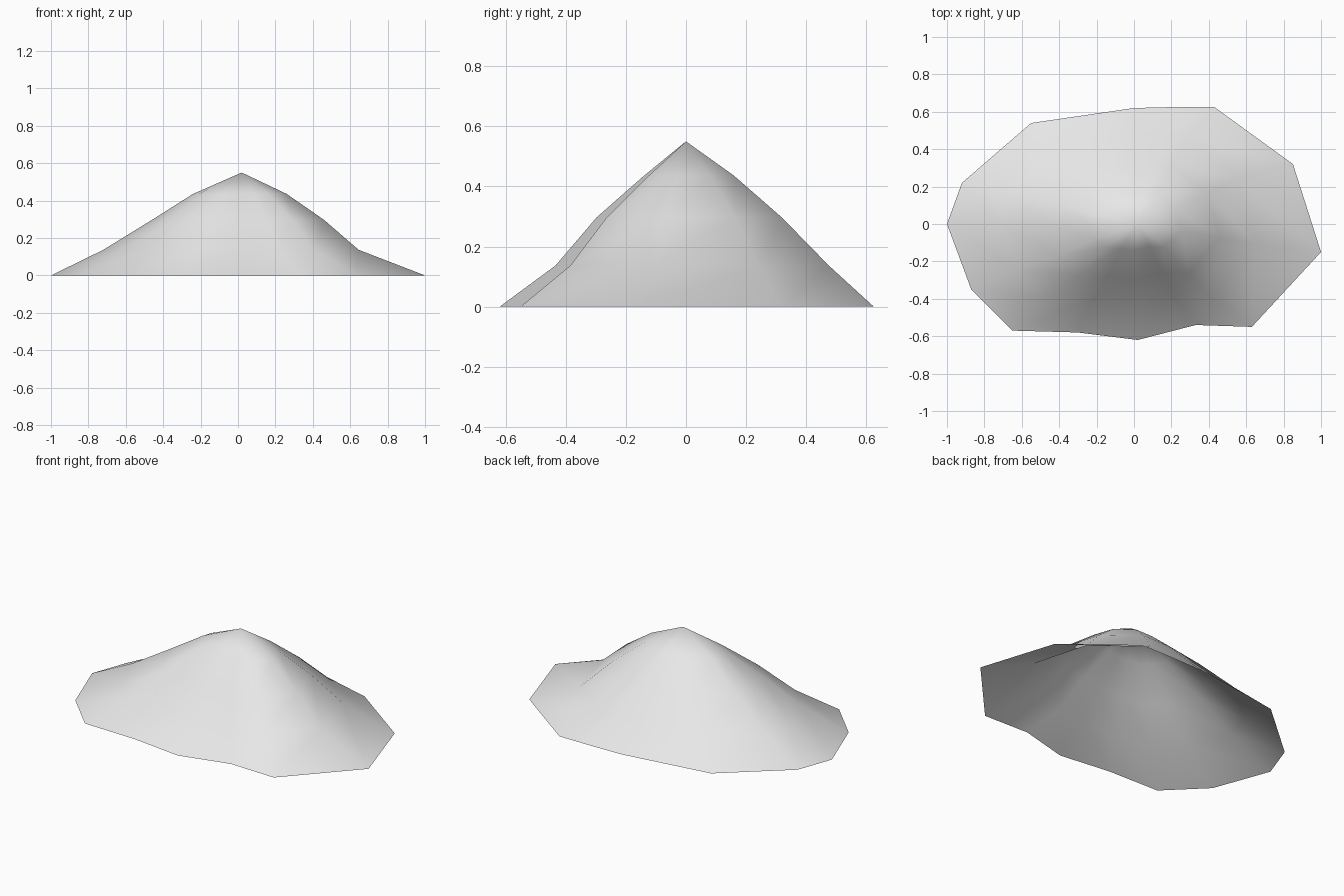
import bpy
import bmesh

cube = bpy.data.objects.get("Cube")
if cube:
    bpy.data.objects.remove(cube, do_unlink=True)

# Irregular footprint of the mound, counter-clockwise
FOOTPRINT = [(1, -.15), (.85, .32), (.43, .625), (.2, .625), (0, .62),
             (-.55, .54), (-.92, .22), (-1, 0), (-.87, -.35), (-.65, -.57),
             (-.3, -.58), (.02, -.62), (.33, -.54), (.63, -.55)]

# Contour rings: height, then shrink towards +x, -x, +y, -y
RINGS = [(0, 1, 1, 1, 1),
         (.137, .645, .72, .76, .70),
         (.297, .46, .46, .51, .48),
         (.436, .26, .24, .255, .225)]
PEAK = (.02, 0, .55)


def contour(bm, height, east, west, north, south):
    return [bm.verts.new((x * (east if x > 0 else west),
                          y * (north if y > 0 else south), height))
            for x, y in FOOTPRINT]


# Stone colour
stone = bpy.data.materials.new("light_grey_stone")
stone.use_nodes = True
stone.diffuse_color = (.8, .8, .8, 1)
stone.node_tree.nodes["Principled BSDF"].inputs["Base Color"].default_value = (.8, .8, .8, 1)

# Open-bottomed shell: bands between contours, then a fan to the peak
bm = bmesh.new()
rings = [contour(bm, *ring) for ring in RINGS]
peak = bm.verts.new(PEAK)
count = len(FOOTPRINT)
for i in range(count):
    j = (i + 1) % count
    for low, high in zip(rings, rings[1:]):
        bm.faces.new((low[i], low[j], high[j], high[i]))
    bm.faces.new((rings[-1][i], rings[-1][j], peak))
for face in bm.faces:
    face.smooth = True

mesh = bpy.data.meshes.new("mountain_mound")
bm.to_mesh(mesh)
bm.free()
mesh.materials.append(stone)
mound = bpy.data.objects.new("mountain_mound", mesh)
bpy.context.collection.objects.link(mound)
